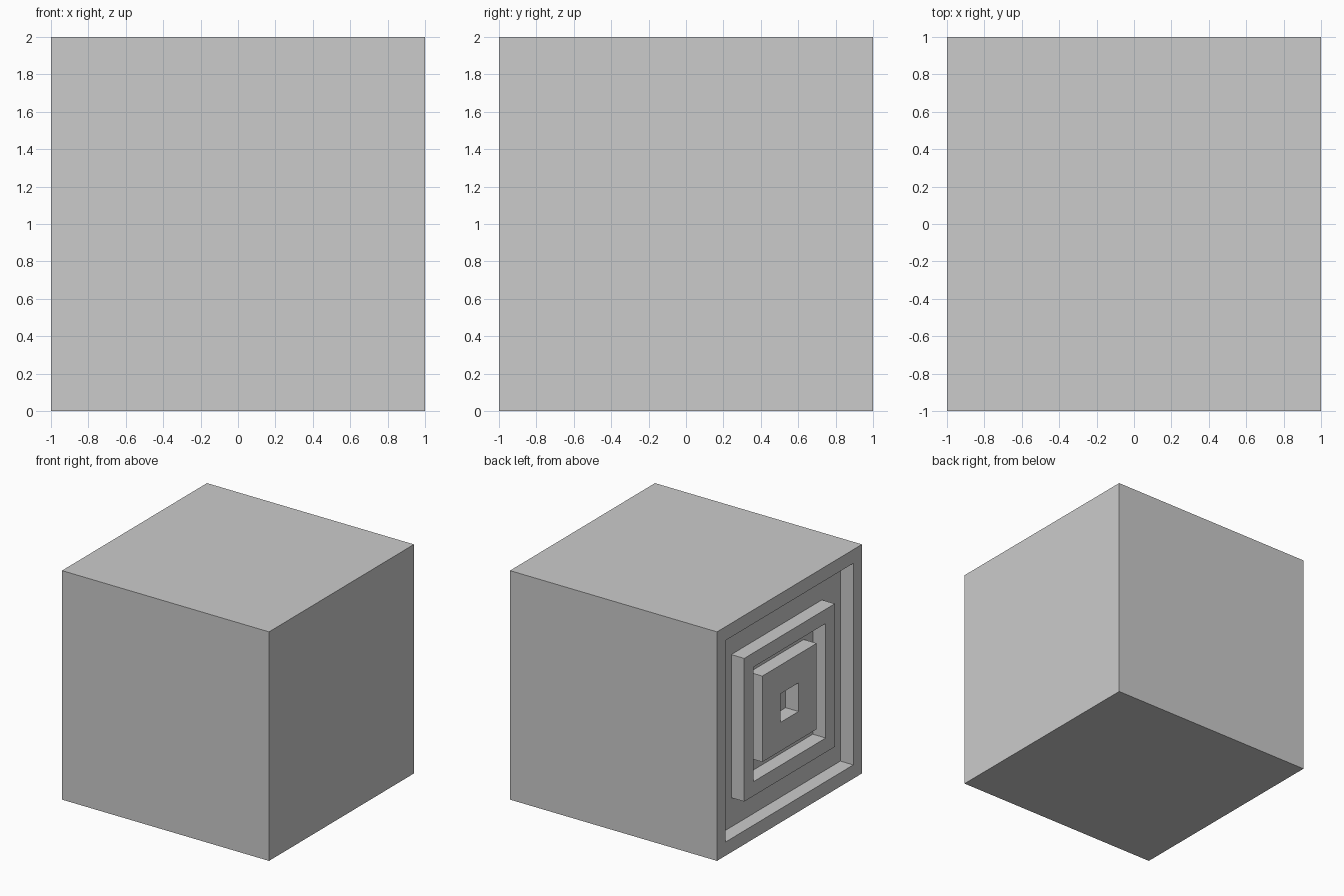
import bpy
import bmesh

old = bpy.data.objects.get("Cube")
if old:
    bpy.data.objects.remove(old, do_unlink=True)

# Single plain grey material
GREY = (0.6, 0.6, 0.6, 1.0)
mat = bpy.data.materials.new("light_grey")
mat.use_nodes = True
mat.diffuse_color = GREY
mat.node_tree.nodes["Principled BSDF"].inputs["Base Color"].default_value = GREY

# Solid block standing on the ground
bm = bmesh.new()
bmesh.ops.create_cube(bm, size=2)
bmesh.ops.translate(bm, verts=bm.verts, vec=(0, 0, 1))
bm.normal_update()

# Concentric square grooves, alternately sunk and raised, on the -x side
DEPTH = 0.125
half_sizes = [0.88, 0.625, 0.5, 0.375, 0.125]
face = min(bm.faces, key=lambda f: f.calc_center_median().x)
outer = 1.0
for i, half in enumerate(half_sizes):
    step = -DEPTH if i % 2 == 0 else DEPTH
    bmesh.ops.inset_individual(bm, faces=[face], thickness=outer - half, use_even_offset=True)
    face.normal_update()
    x = face.calc_center_median().x
    bmesh.ops.inset_individual(bm, faces=[face], thickness=0, depth=0)
    for v in face.verts:
        v.co.x = x - step
    face.normal_update()
    outer = half

bm.normal_update()
mesh = bpy.data.meshes.new("grooved_block")
bm.to_mesh(mesh)
bm.free()
mesh.materials.append(mat)
block = bpy.data.objects.new("grooved_block", mesh)
bpy.context.collection.objects.link(block)
